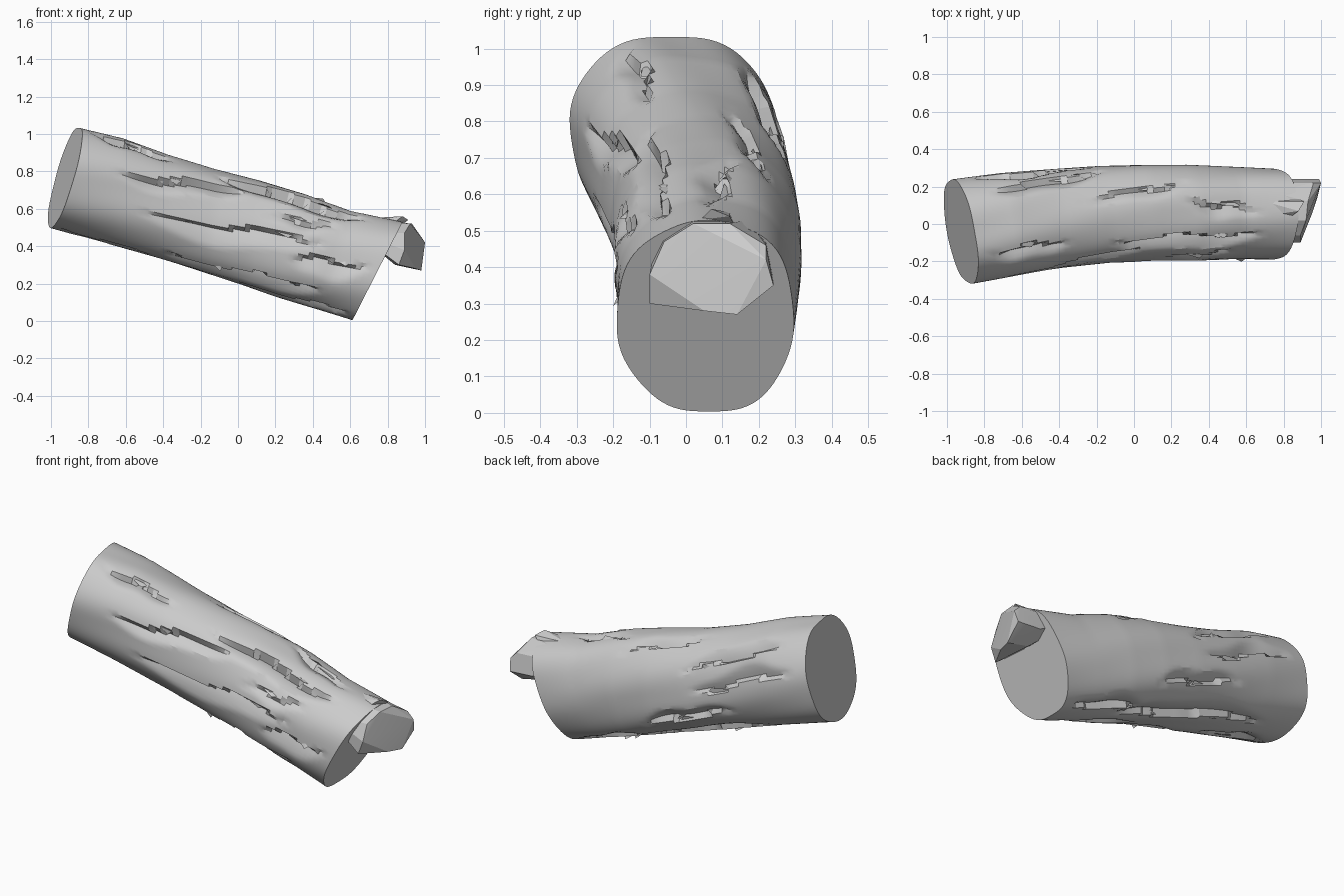
import bpy, bmesh, math, random
from mathutils import Vector

random.seed(4)
if "Cube" in bpy.data.objects:
    bpy.data.objects.remove(bpy.data.objects["Cube"])

bark = bpy.data.materials.new("pale grey wood")
bark.use_nodes = True
grey = (0.6, 0.6, 0.6, 1)
bark.diffuse_color = grey
bark.node_tree.nodes["Principled BSDF"].inputs["Base Color"].default_value = grey


def finish(bm, name, angle):
    bmesh.ops.recalc_face_normals(bm, faces=bm.faces)
    mesh = bpy.data.meshes.new(name)
    bm.to_mesh(mesh)
    bm.free()
    mesh.materials.append(bark)
    obj = bpy.data.objects.new(name, mesh)
    bpy.context.collection.objects.link(obj)
    bpy.ops.object.select_all(action="DESELECT")
    obj.select_set(True)
    bpy.context.view_layer.objects.active = obj
    bpy.ops.object.shade_smooth_by_angle(angle=math.radians(angle))
    return obj


# Trunk stations: top x, top z, bottom x, bottom z, front y, back y
STATIONS = [
    (-0.85, 1.04, -1.00, 0.50, -0.32, 0.24),
    (-0.62, 0.98, -0.72, 0.42, -0.28, 0.27),
    (-0.38, 0.89, -0.45, 0.34, -0.24, 0.29),
    (-0.12, 0.81, -0.20, 0.26, -0.21, 0.31),
    (0.12, 0.75, 0.02, 0.19, -0.20, 0.32),
    (0.36, 0.68, 0.22, 0.12, -0.20, 0.32),
    (0.60, 0.59, 0.42, 0.06, -0.19, 0.31),
    (0.88, 0.53, 0.61, 0.00, -0.19, 0.30),
]
# Bark fissures: start, end along the log, start and end angle, width, depth
FISSURES = [
    (0.10, 0.55, 168, 150, 16, 0.045), (0.20, 0.82, 205, 192, 22, 0.045),
    (0.70, 0.98, 214, 212, 20, 0.04), (0.30, 0.86, 250, 244, 24, 0.05),
    (0.42, 0.92, 138, 148, 20, 0.055), (0.66, 0.90, 98, 116, 18, 0.035),
    (0.08, 0.44, 50, 44, 18, 0.04), (0.03, 0.30, 118, 126, 14, 0.035),
    (0.35, 0.70, 82, 76, 14, 0.03), (0.05, 0.40, 22, 16, 18, 0.04),
    (0.25, 0.60, 345, 350, 16, 0.04), (0.10, 0.75, 300, 308, 26, 0.05),
    (0.60, 0.97, 318, 326, 20, 0.045), (0.55, 0.98, 280, 272, 18, 0.04),
    (0.02, 0.28, 262, 258, 18, 0.035), (0.60, 0.85, 178, 172, 12, 0.03),
]
RINGS, SIDES, TWIST = 56, 90, 35


def station(t):
    f = t * (len(STATIONS) - 1)
    i = min(int(f), len(STATIONS) - 2)
    return [a + (b - a) * (f - i) for a, b in zip(STATIONS[i], STATIONS[i + 1])]


def fissure_depth(t, angle):
    total = 0
    for t0, t1, a0, a1, width, depth in FISSURES:
        if t0 < t < t1:
            u = (t - t0) / (t1 - t0)
            lens = math.sin(math.pi * u) ** 0.7
            line = a0 + (a1 - a0) * u + 3 * math.sin(u * 11 + a0)
            d = (angle - line) % 360
            if d < width * lens:
                total = max(total, depth * lens * (1 - d / (width * lens)))
    return total


def surface(t, column, lift=0.0):
    tx, tz, bx, bz, y0, y1 = station(t)
    a = math.radians(column - TWIST * t)
    c, s = math.cos(a), math.sin(a)
    up = Vector(((tx - bx) / 2, 0, (tz - bz) / 2))
    side = Vector((-0.05 * (1 - t), (y1 - y0) / 2, 0))
    wave = 0.012 * math.sin(3 * a + 5 * t) + 0.01 * math.sin(7 * a + 9 * t)
    r = (abs(c) ** 2.25 + abs(s) ** 2.25) ** (-1 / 2.25)
    r *= 0.99 + wave + (lift - fissure_depth(t, column)) / 0.27
    centre = Vector(((tx + bx) / 2, (y0 + y1) / 2, (tz + bz) / 2))
    return centre + side * (c * r) + up * (s * r)


# Split and weathered trunk
bm = bmesh.new()
rings = [[bm.verts.new(surface(i / RINGS, 360 * j / SIDES)) for j in range(SIDES)]
         for i in range(RINGS + 1)]
for lower, upper in zip(rings, rings[1:]):
    for j in range(SIDES):
        k = (j + 1) % SIDES
        bm.faces.new((lower[j], lower[k], upper[k], upper[j]))
bm.faces.new(rings[0])
bm.faces.new(rings[-1])
finish(bm, "log_trunk", 28)


def hull(name, points):
    bm = bmesh.new()
    for p in points:
        bm.verts.new(p)
    bmesh.ops.convex_hull(bm, input=bm.verts)
    finish(bm, name, 20)


# Broken stub left hanging over the lower end
hull("broken_stub", [
    (0.62, -0.08, 0.48), (0.62, 0.22, 0.48), (0.74, 0.02, 0.54), (0.74, 0.17, 0.53),
    (0.86, -0.10, 0.30), (0.89, -0.10, 0.38), (0.89, -0.06, 0.47), (0.92, 0.02, 0.52),
    (0.93, 0.12, 0.52), (0.98, 0.14, 0.27), (0.99, 0.24, 0.35), (1.0, 0.22, 0.42),
    (0.96, 0.22, 0.46), (0.95, 0.05, 0.28), (0.84, 0.14, 0.30), (0.84, 0.24, 0.36)])
hull("stub_splinter", [
    (0.68, 0.04, 0.53), (0.70, 0.12, 0.55), (0.84, 0.04, 0.53), (0.88, 0.07, 0.56),
    (0.91, 0.12, 0.54), (0.86, 0.14, 0.50), (0.80, 0.08, 0.48)])

# Thin bark slivers peeling along the fissure edges
bm = bmesh.new()
for t0, t1, a0, a1, width, depth in FISSURES:
    for n in range(2):
        u = random.uniform(0.2, 0.8)
        t = t0 + (t1 - t0) * u
        column = a0 + (a1 - a0) * u - 3
        length = random.uniform(0.02, 0.045)
        corners = [surface(t - length, column, -0.01), surface(t + length, column, -0.01),
                   surface(t, column - 7, -0.015), surface(t + length / 2, column + 5, 0.014)]
        v = [bm.verts.new(p) for p in corners]
        for tri in ((0, 1, 2), (0, 1, 3), (1, 2, 3), (0, 2, 3)):
            bm.faces.new([v[i] for i in tri])
finish(bm, "bark_slivers", 20)
